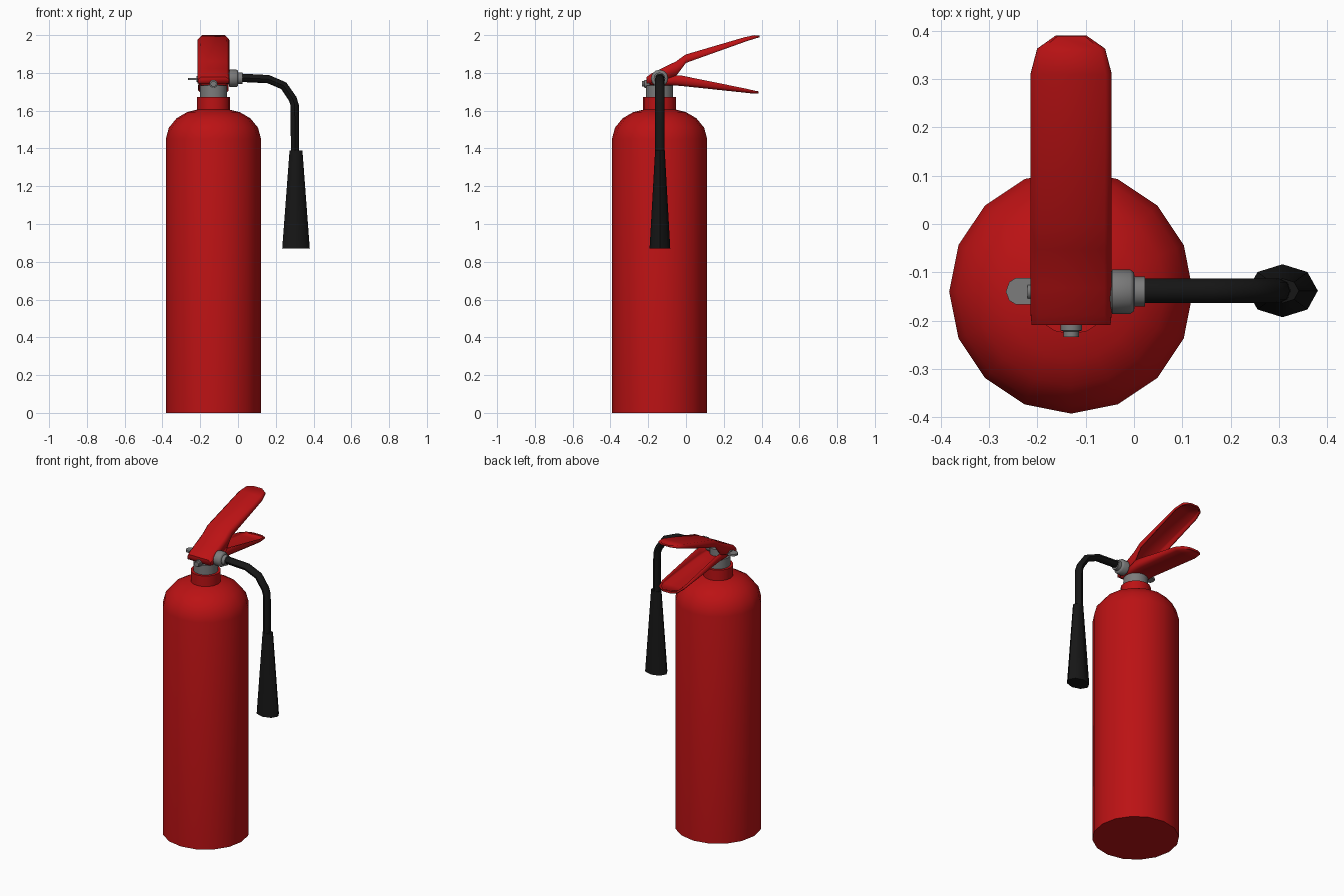
import bpy, math
from mathutils import Vector

if "Cube" in bpy.data.objects:
    bpy.data.objects.remove(bpy.data.objects["Cube"])

CX, CY = -0.13, -0.14      # bottle axis


def material(name, rgb):
    m = bpy.data.materials.new(name)
    m.diffuse_color = (*rgb, 1)
    m.use_nodes = True
    m.node_tree.nodes["Principled BSDF"].inputs["Base Color"].default_value = m.diffuse_color
    return m


RED = material("red_paint", (0.5, 0.006, 0.007))
GREY = material("grey_metal", (0.2, 0.2, 0.2))
BLACK = material("black_rubber", (0.008, 0.008, 0.008))


def loft(name, rings, mat, closed=True, caps=True, wall=0):
    """Skin a list of equal-length point rings."""
    n = len(rings[0])
    verts = [tuple(p) for r in rings for p in r]
    faces = []
    for i in range(len(rings) - 1):
        for k in range(n if closed else n - 1):
            a, b = i * n + k, i * n + (k + 1) % n
            faces.append((a, b, b + n, a + n))
    if caps:
        last = (len(rings) - 1) * n
        faces.append(tuple(reversed(range(n))))
        faces.append(tuple(range(last, last + n)))
    me = bpy.data.meshes.new(name)
    me.from_pydata(verts, [], faces)
    me.update()
    me.materials.append(mat)
    ob = bpy.data.objects.new(name, me)
    bpy.context.collection.objects.link(ob)
    bpy.ops.object.select_all(action='DESELECT')
    ob.select_set(True)
    bpy.context.view_layer.objects.active = ob
    bpy.ops.object.shade_smooth_by_angle(angle=math.radians(50))
    if wall:
        mod = ob.modifiers.new("wall", 'SOLIDIFY')
        mod.thickness = wall
        mod.offset = 0
    return ob


def ring(centre, u, v, ru, rv, sides):
    return [centre + u * (ru * math.cos(2 * math.pi * k / sides))
            + v * (rv * math.sin(2 * math.pi * k / sides)) for k in range(sides)]


def lathe(name, origin, axis, profile, sides, mat, flat=1.0):
    """Revolve (radius, distance) pairs about an axis."""
    d = Vector(axis)
    u = Vector((1, 0, 0)) if abs(d.x) < 0.5 else Vector((0, 1, 0))
    v = d.cross(u)
    o = Vector(origin)
    return loft(name, [ring(o + d * t, u, v, r, r * flat, sides) for r, t in profile], mat)


def channel(name, stations, mat):
    """Pressed lever: stations are (y, z, flange height, half width)."""
    rings = []
    for y, z, h, w in stations:
        b = min(0.012, abs(h) * 0.5)
        s = math.copysign(b, h)
        half = [(w, z + h), (w, z + s), (w - b, z)]
        pts = half + [(-x, zz) for x, zz in reversed(half)]
        rings.append([Vector((CX + x, y, zz)) for x, zz in pts])
    return loft(name, rings, mat, closed=False, wall=0.01)


# Bottle with rounded shoulder and neck
lathe("bottle", (CX, CY, 0), (0, 0, 1),
      [(0.252, 0), (0.252, 1.45), (0.236, 1.51), (0.195, 1.56), (0.14, 1.592),
       (0.088, 1.605), (0.088, 1.672)], 16, RED)

# Metal collar and valve block
lathe("collar", (CX, CY, 0), (0, 0, 1), [(0.072, 1.665), (0.072, 1.732)], 16, GREY)
lathe("valve_block", (CX, CY, 0), (0, 0, 1), [(0.05, 1.72), (0.05, 1.785)], 12, GREY)

# Squeeze lever (flanges down) and carry handle (flanges up)
channel("squeeze_lever",
        [(-0.205, 1.775, -0.03, 0.078), (-0.185, 1.79, -0.045, 0.079),
         (-0.13, 1.818, -0.06, 0.079), (-0.05, 1.857, -0.07, 0.079),
         (0.0, 1.893, -0.04, 0.079), (0.31, 1.984, -0.02, 0.079),
         (0.36, 1.995, -0.014, 0.066), (0.385, 1.994, -0.006, 0.03)], RED)
channel("carry_handle",
        [(-0.19, 1.74, 0.03, 0.073), (-0.06, 1.738, 0.05, 0.073),
         (-0.02, 1.735, 0.05, 0.074), (0.31, 1.7, 0.018, 0.076),
         (0.36, 1.694, 0.012, 0.062), (0.38, 1.694, 0.008, 0.03)], RED)

# Front gauge knob
lathe("front_knob", (CX, -0.17, 1.742), (0, -1, 0),
      [(0.022, 0), (0.022, 0.05), (0.016, 0.052), (0.016, 0.064)], 10, GREY)

# Pull tab on the left, with its stub
tab = [(-0.19, -0.166), (-0.245, -0.166), (-0.258, -0.158), (-0.265, -0.14),
       (-0.258, -0.12), (-0.245, -0.112), (-0.19, -0.112)]
loft("pull_tab", [[(x, y, z) for x, y in tab] for z in (1.774, 1.762)], GREY)
lathe("pin_stub", (-0.18, CY, 1.768), (-1, 0, 0), [(0.016, 0), (0.016, 0.04)], 8, GREY)

# Hose coupling on the right
lathe("hose_coupling", (-0.09, CY, 1.771), (1, 0, 0),
      [(0.03, 0), (0.03, 0.04), (0.046, 0.045), (0.046, 0.082), (0.04, 0.09),
       (0.031, 0.091), (0.031, 0.113)], 12, GREY)

# Hose swept along a bent path
path = [Vector((x, CY + 0.002, z)) for x, z in
        [(0.015, 1.774), (0.16, 1.767), (0.242, 1.732), (0.29, 1.662),
         (0.3, 1.63), (0.302, 1.37)]]
side = Vector((0, 1, 0))
rings = []
for i, p in enumerate(path):
    a, b = path[max(i - 1, 0)], path[min(i + 1, len(path) - 1)]
    t = (b - a).normalized()
    rings.append(ring(p, side, t.cross(side), 0.025, 0.022, 8))
loft("hose", rings, BLACK)

# Discharge horn
lathe("horn", (0.307, CY + 0.002, 1.39), (0, 0, -1),
      [(0.034, 0), (0.073, 0.52)], 8, BLACK, flat=0.75)

# Make every face point outward
for ob in bpy.context.collection.objects:
    bpy.ops.object.select_all(action='DESELECT')
    ob.select_set(True)
    bpy.context.view_layer.objects.active = ob
    bpy.ops.object.mode_set(mode='EDIT')
    bpy.ops.mesh.select_all(action='SELECT')
    bpy.ops.mesh.normals_make_consistent(inside=False)
    bpy.ops.object.mode_set(mode='OBJECT')
